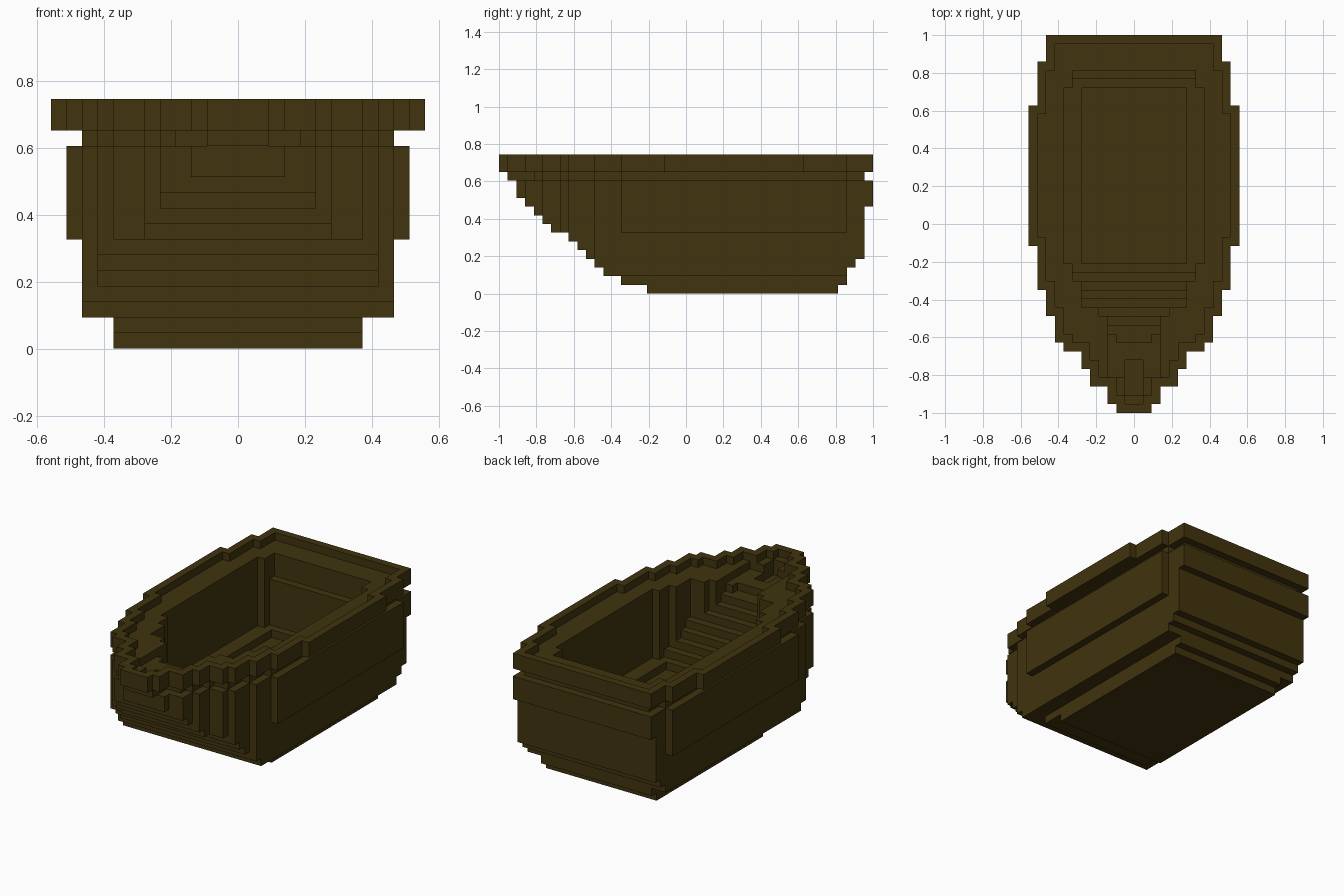
import bpy, bmesh, math

if "Cube" in bpy.data.objects:
    bpy.data.objects.remove(bpy.data.objects["Cube"])

V = 2 / 43          # block size: the boat is 43 blocks long and 16 high
LENGTH = 43

wood = bpy.data.materials.new("dark_olive_wood")
wood.diffuse_color = (0.052, 0.0335, 0.0042, 1)
wood.use_nodes = True
wood.node_tree.nodes["Principled BSDF"].inputs["Base Color"].default_value = wood.diffuse_color

# plan outline: half width in blocks from each row (bow = 0) onward
OUTLINE = [(0, 2), (1, 3), (3, 5), (5, 6), (7, 8), (8, 9), (11, 10),
           (14, 11), (19, 12), (35, 11), (40, 10)]
# cavity opening: half width from each row onward
OPENING = [(0, 0), (8, 2), (9, 3), (11, 4), (12, 6), (15, 7), (17, 8), (37, 7)]
# first and last row of every layer, from the keel up
BOW = [17, 14, 12, 11, 10, 9, 8, 6, 5, 4, 3, 2, 2, 1, 0, 0]
STERN = [38, 39, 39, 40, 41, 41, 41, 41, 41, 41, 42, 42, 42, 41, 42, 42]
FLOOR = 5           # first open layer inside


def lookup(table, j):
    return [w for start, w in table if start <= j][-1] if 0 <= j < LENGTH else 0


def outer(j, k):
    if not BOW[k] <= j <= STERN[k]:
        return 0
    limit = 8 if k < 2 else 10 if k < 7 else 11 if k < 14 else 12
    w = min(lookup(OUTLINE, j), limit)
    if k == 13:                           # groove under the rim
        w = 2 if j < 4 else min(w - 1, lookup(OUTLINE, j - 1), lookup(OUTLINE, j + 1))
    return w


def inner(j, k):
    if k == 15:                           # rim is one block thick
        return max(0, min(lookup(OUTLINE, n) for n in (j - 1, j, j + 1)) - 1)
    if k < FLOOR:                         # solid bottom
        return 0
    if k >= 13 and 2 <= j <= 5:           # bow slot
        return 3 if k == 14 and j >= 4 else 1
    if k == 14 and 6 <= j <= 8:           # shallow recess in the bow deck
        return 3
    first = 8 if k >= 13 else FLOOR + 17 - k   # stepped bow inside
    last = 36 if k == FLOOR else 37 if k < 12 else 38
    if not first <= j <= last:
        return 0
    w = lookup(OPENING, j)
    return min(w, 6) if k == FLOOR else w      # low side ledges


solid = set()
for k in range(16):
    for j in range(LENGTH):
        o, n = outer(j, k), inner(j, k)
        for i in range(n, o):
            solid.add((i, j, k))
            solid.add((-1 - i, j, k))


def build(name, k0, k1):
    """Skin the blocks of layers k0..k1-1, leaving out hidden faces."""
    bm = bmesh.new()
    cache = {}

    def vert(p):
        if p not in cache:
            cache[p] = bm.verts.new((p[0] * V, p[1] * V - 1, p[2] * V))
        return cache[p]

    for c in sorted(solid):
        if not k0 <= c[2] < k1:
            continue
        for axis in range(3):
            for side in (0, 1):
                nb = list(c)
                nb[axis] += 1 if side else -1
                if tuple(nb) in solid:
                    continue
                a, b = (axis + 1) % 3, (axis + 2) % 3
                pts = []
                for da, db in ((0, 0), (1, 0), (1, 1), (0, 1)):
                    p = list(c)
                    p[axis] += side
                    p[a] += da
                    p[b] += db
                    pts.append(vert(tuple(p)))
                if not side:
                    pts.reverse()
                try:
                    bm.faces.new(pts)
                except ValueError:
                    pass
    # merge flat neighbours
    bmesh.ops.dissolve_limit(bm, angle_limit=math.radians(1),
                             verts=bm.verts[:], edges=bm.edges[:])
    me = bpy.data.meshes.new(name)
    bm.to_mesh(me)
    bm.free()
    me.materials.append(wood)
    ob = bpy.data.objects.new(name, me)
    bpy.context.collection.objects.link(ob)


build("keel_base", 0, 2)
build("lower_hull", 2, 7)
build("upper_hull", 7, 13)
build("groove_band", 13, 14)
build("deck_and_rim", 14, 16)
